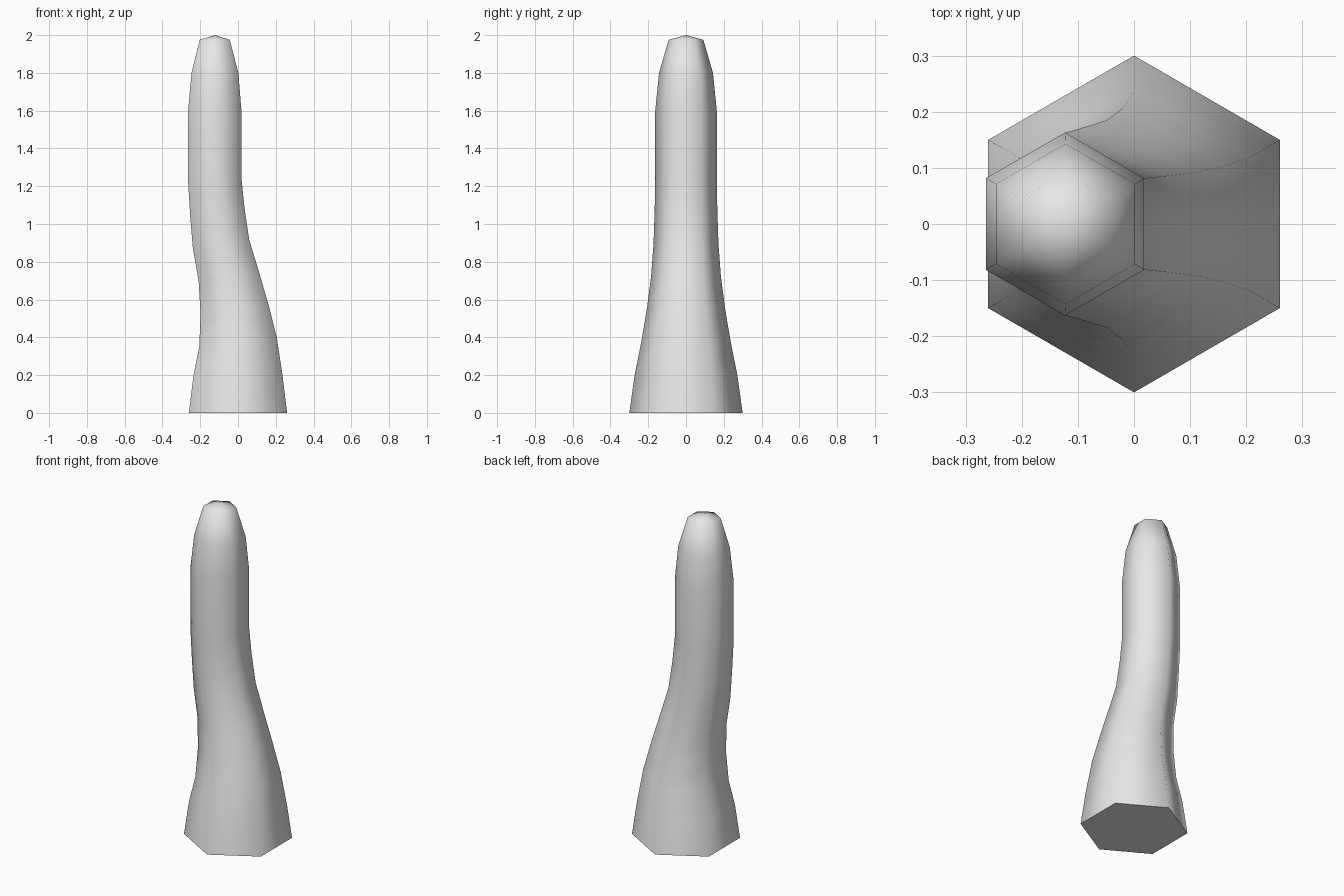
import bpy
import bmesh
from math import cos, sin, tan, pi, radians

cube = bpy.data.objects.get("Cube")
if cube:
    bpy.data.objects.remove(cube, do_unlink=True)

SIDES = 6

# Spine of the stalk: centre x, centre z, radius, sideways tilt in degrees
RINGS = [
    (0, 0, 0.3, 0),
    (0, 0.2, 0.272, 0),
    (0, 0.375, 0.237, 7),
    (-0.018, 0.545, 0.208, 8),
    (-0.048, 0.72, 0.185, 8),
    (-0.09, 0.895, 0.172, 9),
    (-0.11, 1.07, 0.166, 8),
    (-0.123, 1.235, 0.163, 4),
    (-0.123, 1.6, 0.163, 0),
    (-0.122, 1.8, 0.143, 0),
    (-0.123, 1.975, 0.092, 0),
]
TIP = (-0.123, 0, 2)


def add_ring(bm, x, z, radius, tilt):
    """Hexagonal cross-section with corners on the front and back."""
    verts = []
    for i in range(SIDES):
        angle = pi / 2 + 2 * pi * i / SIDES
        dx = radius * cos(angle)
        verts.append(bm.verts.new((x + dx, radius * sin(angle),
                                   z + dx * tan(radians(tilt)))))
    return verts


def make_material(name, colour):
    mat = bpy.data.materials.new(name)
    mat.use_nodes = True
    mat.diffuse_color = colour
    mat.node_tree.nodes["Principled BSDF"].inputs["Base Color"].default_value = colour
    return mat


# Stalk: rings bridged with quads, flat base, shallow pointed cap
bm = bmesh.new()
rings = [add_ring(bm, *ring) for ring in RINGS]
tip = bm.verts.new(TIP)
bm.faces.new(rings[0])
for low, high in zip(rings, rings[1:]):
    for i in range(SIDES):
        j = (i + 1) % SIDES
        bm.faces.new((low[i], low[j], high[j], high[i]))
for i in range(SIDES):
    bm.faces.new((rings[-1][i], rings[-1][(i + 1) % SIDES], tip))
bmesh.ops.recalc_face_normals(bm, faces=bm.faces)

mesh = bpy.data.meshes.new("bent_stalk")
bm.to_mesh(mesh)
bm.free()
mesh.materials.append(make_material("light grey", (0.8, 0.8, 0.8, 1)))

stalk = bpy.data.objects.new("bent_stalk", mesh)
bpy.context.collection.objects.link(stalk)

# Smooth sides, crisp base edge
bpy.ops.object.select_all(action="DESELECT")
stalk.select_set(True)
bpy.context.view_layer.objects.active = stalk
bpy.ops.object.shade_smooth_by_angle(angle=radians(70))
